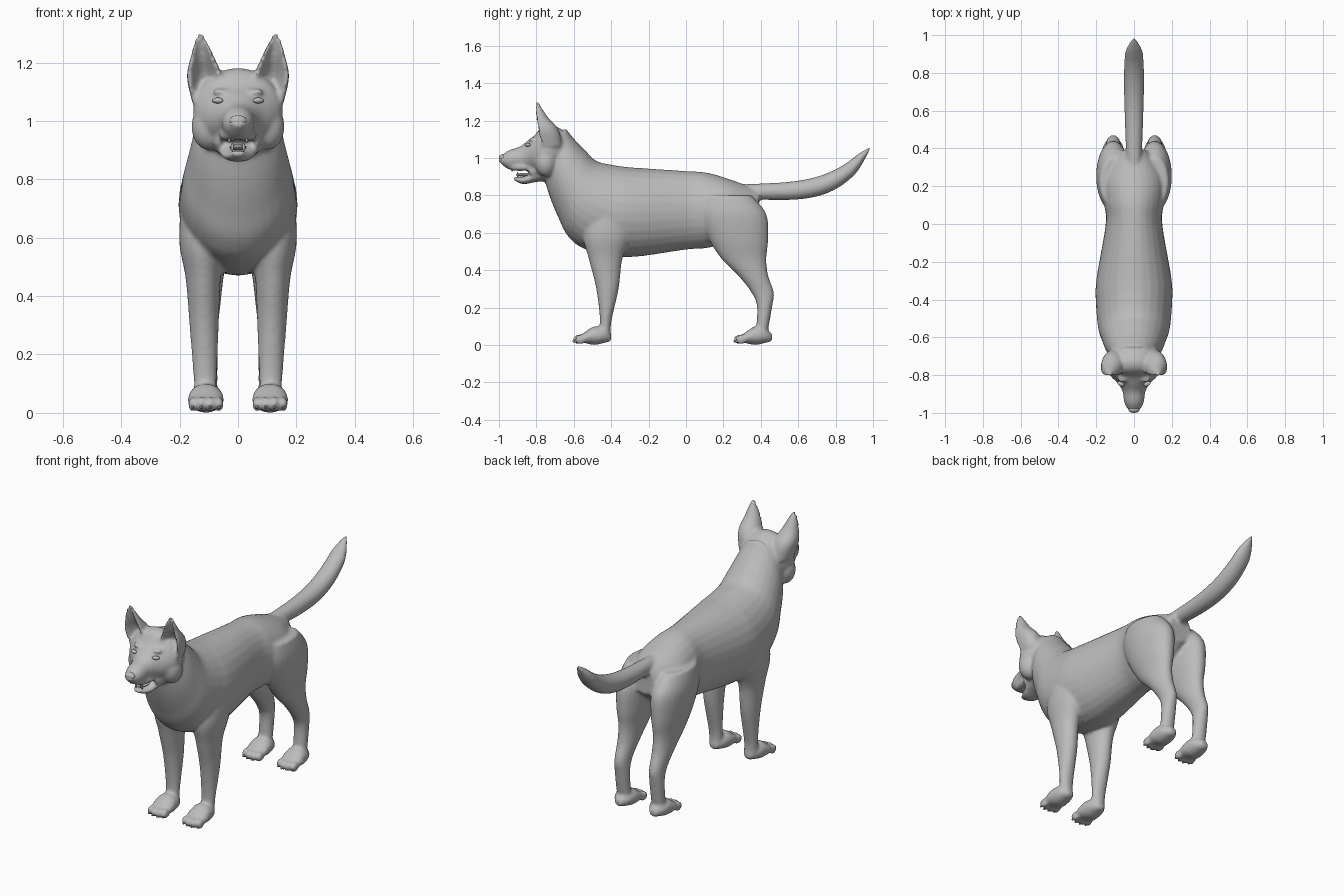
import bpy, bmesh, math
from mathutils import Vector

cube = bpy.data.objects.get("Cube")
if cube:
    bpy.data.objects.remove(cube)

grey = bpy.data.materials.new("plain grey")
grey.use_nodes = True
shade = (.5, .5, .5, 1)
grey.diffuse_color = shade
grey.node_tree.nodes["Principled BSDF"].inputs["Base Color"].default_value = shade


def finish(bm, name):
    """Turn a bmesh into a smooth grey object."""
    bmesh.ops.recalc_face_normals(bm, faces=bm.faces)
    mesh = bpy.data.meshes.new(name)
    bm.to_mesh(mesh)
    bm.free()
    mesh.materials.append(grey)
    mesh.shade_smooth()
    obj = bpy.data.objects.new(name, mesh)
    bpy.context.collection.objects.link(obj)
    return obj


def blend(before, start, end, after, t):
    """Smooth curve between two neighbouring stations."""
    pull = end - before
    push = after - start
    bend = start - end
    return (start + t * pull / 2 + t * t * (-3 * bend - pull - push / 2)
            + t * t * t * (2 * bend + (pull + push) / 2))


def smooth_rows(rows, steps=5):
    rows = [Vector(row) for row in rows]
    padded = [rows[0], *rows, rows[-1]]
    fine = [blend(*group, step / steps)
            for group in zip(padded, rows, rows[1:], padded[3:])
            for step in range(steps)]
    return fine + [rows[-1]]


def upright(y):
    return Vector((0, 0, 1))


def level(y):
    return Vector((0, -1, 0))


def neck_lean(y):
    """Sections lean back along the neck and stand upright along the trunk."""
    return Vector((0, min(.4, max(0, -2 * y - .6)), 1))


def loft(name, rows, section, x=0, splay=0, side=1, shift=0, scoop=False, sides=28):
    """Skin over oval rings given as y, z, half depth and half width."""
    bm = bmesh.new()
    rings = []
    for y, z, depth, width in smooth_rows(rows):
        middle = Vector((side * (x + splay * z), y + shift, z))
        ring = []
        for k in range(sides):
            angle = math.tau * k / sides
            out = math.cos(angle)
            if scoop and out > 0:
                out *= 2.6 - 2.8 * out
            across = Vector((width * math.sin(angle), 0, 0))
            ring.append(bm.verts.new(middle + section(y) * depth * out + across))
        rings.append(ring)
    for ring, following in zip(rings, rings[1:]):
        for k in range(sides):
            bm.faces.new((ring[k - 1], ring[k], following[k], following[k - 1]))
    bm.faces.new(rings[0])
    bm.faces.new(rings[-1])
    return finish(bm, name)


def ball(name, position, size, turn=0):
    bm = bmesh.new()
    bmesh.ops.create_uvsphere(bm, u_segments=20, v_segments=12, radius=1)
    obj = finish(bm, name)
    obj.location, obj.scale = position, size
    obj.rotation_euler.z = turn
    return obj


def tail_row(t):
    """The tail sweeps up ever faster and closes to a blunt tip."""
    thickness = .06 * (.6 + .4 * t) * math.sqrt(1 - t ** 6) + .004
    return (.3 + .69 * t, .82 + .24 * t ** 4, thickness, thickness)


torso = [(-.7, 1.02, .14, .12), (-.66, .94, .16, .15), (-.61, .86, .18, .17),
         (-.55, .78, .2, .19), (-.44, .73, .23, .2), (-.3, .71, .24, .2),
         (0, .72, .21, .15), (.12, .72, .2, .16), (.25, .72, .16, .16),
         (.39, .75, .08, .07)]
head = [(-.66, 1.04, .11, .12), (-.72, 1.04, .14, .15), (-.77, 1.03, .14, .15),
        (-.81, 1.02, .1, .12), (-.85, 1.01, .08, .08), (-.89, 1, .06, .06),
        (-.95, .99, .05, .05), (-1, .99, .01, .02)]
jaw = [(-.74, .92, .04, .09), (-.81, .9, .03, .07), (-.87, .88, .02, .05),
       (-.92, .89, .01, .02)]
tail = [tail_row(step / 10) for step in range(11)]
front_leg = [(-.4, .8, .1, .06), (-.42, .6, .13, .08), (-.43, .46, .09, .06),
             (-.42, .3, .06, .05), (-.43, .12, .03, .04), (-.44, .04, .04, .04)]
hind_leg = [(.22, .8, .13, .07), (.25, .7, .18, .09), (.28, .57, .16, .08),
            (.31, .46, .12, .06), (.36, .37, .08, .05), (.41, .28, .06, .04),
            (.42, .2, .04, .04), (.4, .03, .03, .04)]
paw = [(-.4, .04, .02, .02), (-.44, .05, .04, .05), (-.49, .05, .05, .06),
       (-.54, .04, .03, .06), (-.58, .03, .01, .04)]
ear = [(-.73, 1.06, .07, .05), (-.75, 1.15, .07, .06), (-.78, 1.22, .04, .04),
       (-.8, 1.3, .01, .01)]

# Furry parts
coat = [loft("torso", torso, neck_lean), loft("head", head, upright),
        loft("lower_jaw", jaw, upright), loft("tail", tail, upright)]
paw_shifts = (0, .86)
for side in (1, -1):
    coat += [
        loft("front_leg", front_leg, level, x=.11, splay=.02, side=side),
        loft("hind_leg", hind_leg, level, x=.11, side=side),
        loft("ear", ear, level, splay=.1, side=side, scoop=True),
        ball("brow", (side * .06, -.82, 1.1), (.03, .02, .01)),
        ball("cheek", (side * .1, -.75, .98), (.06, .06, .08)),
        ball("upper_lip", (side * .03, -.89, .95), (.03, .07, .02), side * -.3),
        ball("mouth_corner", (side * .07, -.82, .93), (.01, .03, .02), side * -.4)]
    for shift in paw_shifts:
        coat.append(loft("paw", paw, upright, x=.11, side=side, shift=shift))
        # Four toes, the middle two reaching furthest
        for place in (-1.5, -.5, .5, 1.5):
            x = side * (.11 + place * .03)
            reach = shift - .58 + .01 * abs(place)
            coat.append(ball("toe", (x, reach, .03), (.016, .03, .026)))
            ball("claw", (x, reach - .02, .02), (.005, .012, .007))

# Fuse the furry parts into one soft skin
bpy.ops.object.select_all(action='DESELECT')
for part in coat:
    part.select_set(True)
skin = coat[0]
bpy.context.view_layer.objects.active = skin
bpy.ops.object.join()
skin.name = "furry_body"
fuse = skin.modifiers.new("fuse", 'REMESH')
fuse.mode = 'VOXEL'
fuse.voxel_size = .009
fuse.use_smooth_shade = True
soften = skin.modifiers.new("soften", 'SMOOTH')
soften.factor = .5
soften.iterations = 5

# Face details
ball("nose", (0, -.98, 1), (.03, .02, .02))
ball("tongue", (0, -.86, .91), (.03, .05, .01))
for side in (1, -1):
    ball("eye", (side * .07, -.846, 1.07), (.02, .012, .01), side * .45)
    ball("nostril_wing", (side * .02, -.98, .99), (.01, .014, .01))
    ball("lower_fang", (side * .02, -.9, .91), (.005, .005, .014))
    ball("upper_fang", (side * .03, -.93, .94), (.005, .005, .014))
